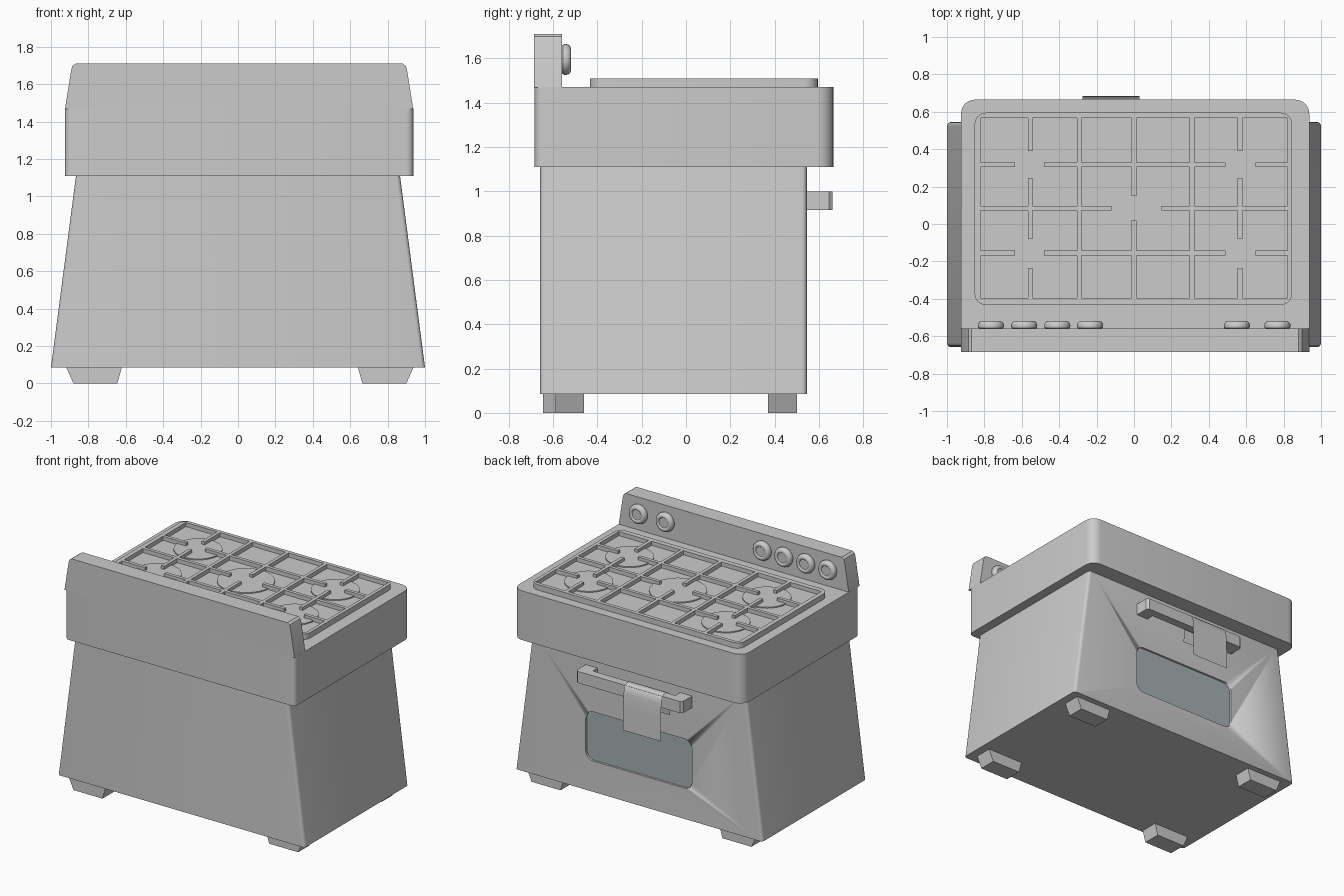
import bpy, bmesh
from math import cos, sin, pi, radians

if "Cube" in bpy.data.objects:
    bpy.data.objects.remove(bpy.data.objects["Cube"])


def loft(name, rings, smooth=True, cap=True):
    """Skin a list of equal-length point rings and cap both ends."""
    bm = bmesh.new()
    vs = [[bm.verts.new(p) for p in ring] for ring in rings]
    n = len(rings[0])
    for a, b in zip(vs, vs[1:]):
        for i in range(n):
            j = (i + 1) % n
            bm.faces.new((a[i], a[j], b[j], b[i]))
    if cap:
        bm.faces.new(vs[0][::-1])
        bm.faces.new(vs[-1])
    bmesh.ops.recalc_face_normals(bm, faces=bm.faces)
    me = bpy.data.meshes.new(name)
    bm.to_mesh(me)
    bm.free()
    ob = bpy.data.objects.new(name, me)
    bpy.context.collection.objects.link(ob)
    if smooth:
        bpy.ops.object.select_all(action='DESELECT')
        ob.select_set(True)
        bpy.context.view_layer.objects.active = ob
        bpy.ops.object.shade_smooth_by_angle(angle=radians(35))
    return ob


def rrect(u0, u1, v0, v1, r_low, r_high=None, n=6):
    """Rounded rectangle outline with separate radii at the low and high v side."""
    r_high = r_low if r_high is None else r_high
    out = []
    for u, v, r, a0 in ((u1 - r_high, v1 - r_high, r_high, 0), (u0 + r_high, v1 - r_high, r_high, 90),
                        (u0 + r_low, v0 + r_low, r_low, 180), (u1 - r_low, v0 + r_low, r_low, 270)):
        for i in range(n + 1):
            a = radians(a0 + 90 * i / n)
            out.append((u + r * cos(a), v + r * sin(a)))
    return out


def slab_z(name, pts, z0, z1):
    return loft(name, [[(x, y, z) for x, y in pts] for z in (z0, z1)])


def slab_y(name, pts, y0, y1):
    return loft(name, [[(x, y, z) for x, z in pts] for y in (y0, y1)])


def box(name, x0, x1, y0, y1, z0, z1):
    pts = [(x0, y0), (x1, y0), (x1, y1), (x0, y1)]
    return loft(name, [[(x, y, z) for x, y in pts] for z in (z0, z1)], False)


def cut(ob, cutter):
    m = ob.modifiers.new("cut", 'BOOLEAN')
    m.operation = 'DIFFERENCE'
    m.solver = 'EXACT'
    m.object = cutter
    bpy.context.view_layer.objects.active = ob
    bpy.ops.object.select_all(action='DESELECT')
    ob.select_set(True)
    bpy.ops.object.modifier_apply(modifier=m.name)
    bpy.data.objects.remove(cutter)


# Tapered oven body with a recessed window
FRONT = 0.545
body = loft("oven_body", [
    [(x, y, z) for x, y in rrect(-w, w, -0.658, FRONT, 0.022, n=4)]
    for w, z in ((1.0, 0.085), (0.865, 1.12))])
win = rrect(-0.43, 0.43, 0.31, 0.67, 0.06)
cut(body, slab_y("window_cutter", win, FRONT - 0.025, FRONT + 0.1))
glass = slab_y("oven_window", win, FRONT - 0.03, FRONT - 0.015)
mat = bpy.data.materials.new("dark_glass")
mat.diffuse_color = (0.38, 0.44, 0.45, 1)
mat.use_nodes = True
mat.node_tree.nodes["Principled BSDF"].inputs["Base Color"].default_value = mat.diffuse_color
glass.data.materials.append(mat)

# Feet: tapered along x, the back pair slightly staggered
for name, cx, y0, y1 in (("front_foot_left", -0.77, 0.37, 0.50), ("front_foot_right", 0.79, 0.37, 0.50),
                         ("back_foot_left", -0.77, -0.645, -0.51), ("back_foot_right", 0.79, -0.59, -0.46)):
    s = 1 if cx > 0 else -1
    loft(name, [[(cx + s * a, y, z) for a, y in ((-b, y0), (c, y0), (c, y1), (-b, y1))]
                for b, c, z in ((0.125, 0.11, 0), (0.15, 0.15, 0.09))], False)

# Wide cooktop block and back panel
slab_z("cooktop_block", rrect(-0.925, 0.937, -0.683, 0.665, 0.035, 0.075), 1.11, 1.47)
panel = [(-0.925, 1.468), (0.937, 1.468), (0.903, 1.68), (0.897, 1.698), (0.88, 1.71),
         (-0.868, 1.71), (-0.885, 1.698), (-0.891, 1.68)]
slab_y("back_panel", panel, -0.685, -0.56)

# Knobs
for i, kx in enumerate((-0.765, -0.587, -0.41, -0.235, 0.55, 0.767)):
    prof = ((0.06, 0), (0.068, 0.006), (0.07, 0.016), (0.068, 0.028), (0.061, 0.038),
            (0.05, 0.043), (0.043, 0.042), (0.036, 0.036))
    loft(f"knob_{i + 1}", [[(kx + r * cos(2 * pi * k / 28), -0.561 + d, 1.595 + r * sin(2 * pi * k / 28))
                            for k in range(28)] for r, d in prof])

# Hob tray with a sunken floor
X0, X1, Y0, Y1 = -0.82, 0.82, -0.395, 0.568
FLOOR, TOP = 1.48, 1.51
tray = slab_z("hob_tray", rrect(-0.852, 0.845, -0.433, 0.595, 0.06), 1.46, TOP)
cut(tray, box("tray_cutter", X0, X1, Y0, Y1, FLOOR, TOP + 0.1))

# Burner discs
for i, (bx, by, r) in enumerate(((-0.545, 0.317, 0.162), (0.565, 0.317, 0.162), (-0.545, -0.157, 0.162),
                                 (0.565, -0.157, 0.162), (0, 0.092, 0.192))):
    slab_z(f"burner_{i + 1}", [(bx + r * cos(2 * pi * k / 40), by + r * sin(2 * pi * k / 40))
                               for k in range(40)], FLOOR - 0.01, FLOOR + 0.008)

# Grate bars, broken over each burner
H = 0.0125
for x, gaps in ((-0.555, (-0.235, -0.08, 0.245, 0.39)), (-0.293, ()), (0, (0.02, 0.15)),
                (0.31, ()), (0.567, (-0.235, -0.08, 0.245, 0.39))):
    ends = (Y0, *gaps, Y1)
    for a, b in zip(ends[::2], ends[1::2]):
        box("grate_bar_long", x - H, x + H, a, b, FLOOR - 0.005, TOP)
for y, gaps in ((0.317, (-0.635, -0.48, 0.49, 0.65)), (0.085, (-0.12, 0.147)),
                (-0.155, (-0.635, -0.48, 0.49, 0.65))):
    ends = (X0, *gaps, X1)
    for a, b in zip(ends[::2], ends[1::2]):
        box("grate_bar_cross", a, b, y - H, y + H, FLOOR - 0.005, TOP - 0.0005)

# U-shaped door handle
u = [(-0.43, FRONT - 0.01), (-0.43, 0.645), (-0.415, 0.662), (0.415, 0.662), (0.43, 0.645), (0.43, FRONT - 0.01),
     (0.335, FRONT - 0.01), (0.335, 0.60), (-0.335, 0.60), (-0.335, FRONT - 0.01)]
slab_z("door_handle", u, 0.915, 1.0)

# Towel: a thin sheet draped over the handle
drape = [(0.575, 0.83), (0.585, 0.92), (0.592, 0.99), (0.605, 1.007), (0.63, 1.012), (0.655, 1.007),
         (0.67, 0.99), (0.678, 0.95), (0.682, 0.85), (0.685, 0.68)]
bm = bmesh.new()
rows = [[bm.verts.new((x, y, z)) for x in (-0.275, 0.03)] for y, z in drape]
for a, b in zip(rows, rows[1:]):
    bm.faces.new((a[0], a[1], b[1], b[0])).smooth = True
bmesh.ops.recalc_face_normals(bm, faces=bm.faces)
if max(bm.faces, key=lambda f: f.calc_center_median().z).normal.z < 0:
    bmesh.ops.reverse_faces(bm, faces=bm.faces)
me = bpy.data.meshes.new("towel")
bm.to_mesh(me)
bm.free()
bpy.context.collection.objects.link(bpy.data.objects.new("towel", me))
